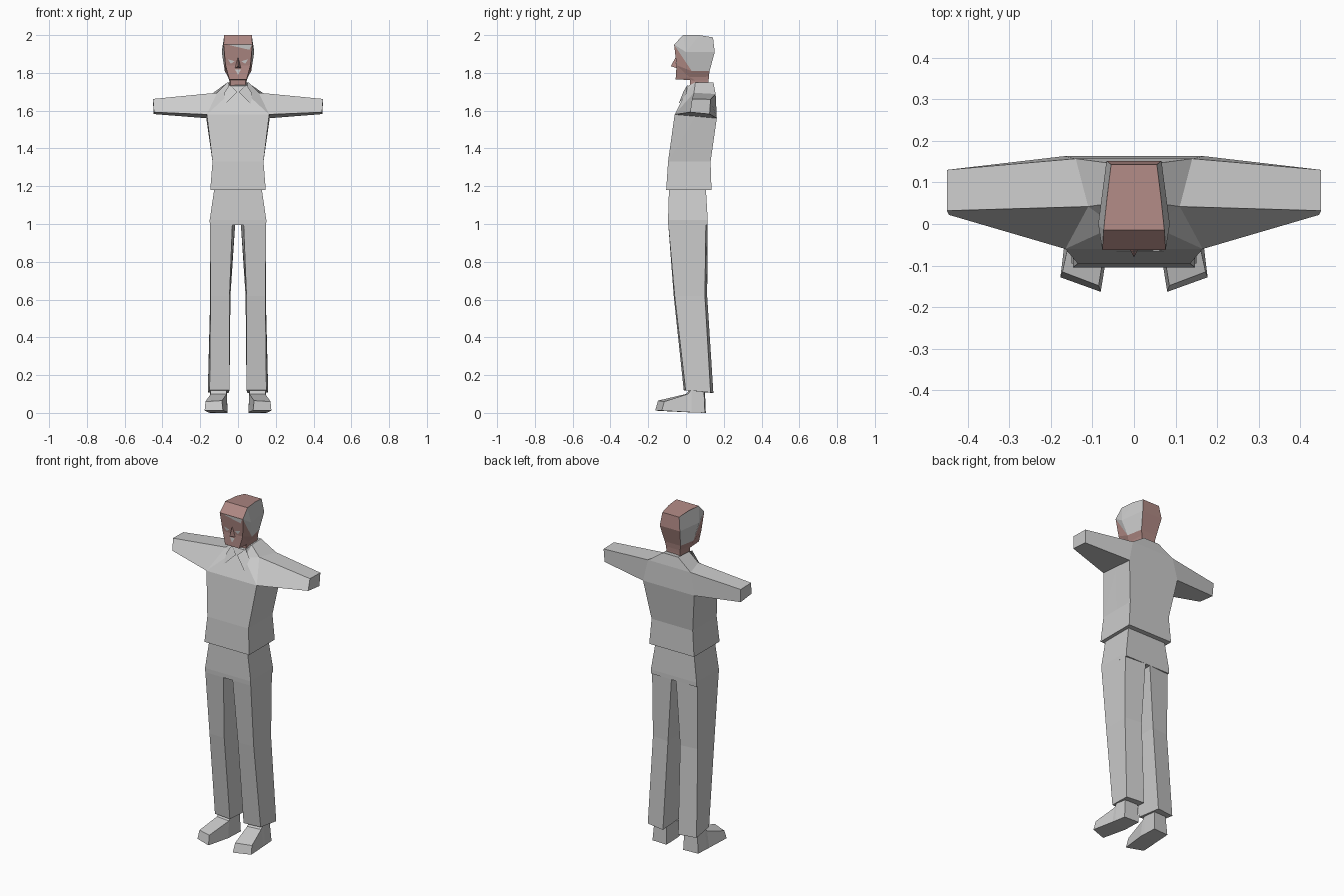
import bpy
import bmesh
from mathutils import Vector

start_cube = bpy.data.objects.get("Cube")
if start_cube:
    bpy.data.objects.remove(start_cube, do_unlink=True)


def make_material(name, color):
    material = bpy.data.materials.new(name)
    material.use_nodes = True
    material.diffuse_color = (*color, 1)
    shader = material.node_tree.nodes["Principled BSDF"]
    shader.inputs["Base Color"].default_value = (*color, 1)
    shader.inputs["Roughness"].default_value = 0.9
    return material


cloth = make_material("light grey", (0.6, 0.6, 0.6))
skin = make_material("reddish brown skin", (0.43, 0.25, 0.23))


def finish(name, bm, *materials):
    mesh = bpy.data.meshes.new(name)
    bm.to_mesh(mesh)
    bm.free()
    for material in materials:
        mesh.materials.append(material)
    obj = bpy.data.objects.new(name, mesh)
    bpy.context.scene.collection.objects.link(obj)
    return obj


def loft(name, rings, *materials):
    """Closed skin through rings of equal point count, capped at both ends."""
    bm = bmesh.new()
    loops = [[bm.verts.new(point) for point in ring] for ring in rings]
    count = len(loops[0])
    for first, second in zip(loops, loops[1:]):
        for i in range(count):
            j = (i + 1) % count
            a, b, c, d = first[i], first[j], second[j], second[i]
            if count == 6 and i == 0:
                bm.faces.new((a, b, c))
                bm.faces.new((a, c, d))
            elif count == 6 and i == 4:
                bm.faces.new((a, b, d))
                bm.faces.new((b, c, d))
            else:
                bm.faces.new((a, b, c, d))
    bm.faces.new(loops[0])
    bm.faces.new(loops[-1])
    bmesh.ops.recalc_face_normals(bm, faces=bm.faces)
    return finish(name, bm, *materials)


def flip(points, side):
    return [(side * x, y, z) for x, y, z in points]


def both(*half):
    """Full ring from the front, middle and back points of one half."""
    return list(half) + flip(reversed(half), -1)


def box_ring(z, width, front, back):
    middle = (front + back) / 2
    return both((width, front, z), (width, middle, z), (width, back, z))


def sheet(name, points, material, facing):
    """Single flat polygon turned towards the given direction."""
    bm = bmesh.new()
    face = bm.faces.new([bm.verts.new(point) for point in points])
    face.normal_update()
    if face.normal.dot(Vector(facing)) < 0:
        face.normal_flip()
    return finish(name, bm, material)


# Shirt body, from hem to neck opening
loft("shirt", [
    box_ring(1.18, 0.147, -0.105, 0.135),
    box_ring(1.33, 0.135, -0.095, 0.13),
    both((0.165, -0.06, 1.58), (0.166, 0.05, 1.57), (0.168, 0.163, 1.56)),
    both((0.045, -0.005, 1.69), (0.11, 0.042, 1.695), (0.14, 0.157, 1.688)),
    both((0.04, 0.01, 1.73), (0.055, 0.05, 1.75), (0.05, 0.145, 1.75)),
], cloth)

# Hips of the trousers
loft("hips", [
    box_ring(1.19, 0.125, -0.09, 0.105),
    box_ring(1.02, 0.15, -0.095, 0.115),
    box_ring(0.995, 0.149, -0.094, 0.115),
], cloth)

# Paired sleeves, trouser legs, shoes and collar flaps
for label, side in (("left", 1), ("right", -1)):
    sleeve = [
        [(0.165, -0.06, 1.58), (0.168, 0.163, 1.56),
         (0.14, 0.157, 1.688), (0.11, 0.042, 1.695)],
        [(0.445, 0.022, 1.592), (0.447, 0.125, 1.582),
         (0.45, 0.13, 1.66), (0.45, 0.032, 1.662)],
    ]
    loft(label + "_sleeve", [flip(ring, side) for ring in sleeve], cloth)

    leg = [
        [(0.03, -0.094, 1), (0.149, -0.094, 1),
         (0.149, 0.105, 1), (0.015, 0.115, 1)],
        [(0.045, -0.065, 0.62), (0.145, -0.06, 0.62),
         (0.147, 0.1, 0.62), (0.04, 0.112, 0.62)],
        [(0.045, -0.012, 0.12), (0.15, -0.002, 0.12),
         (0.16, 0.13, 0.108), (0.05, 0.145, 0.105)],
    ]
    loft(label + "_trouser_leg", [flip(ring, side) for ring in leg], cloth)

    shoe = [
        [(0.08, -0.163, 0.012), (0.177, -0.128, 0.012),
         (0.172, -0.115, 0.06), (0.085, -0.148, 0.065)],
        [(0.055, -0.01, 0.004), (0.16, 0.01, 0.004),
         (0.145, 0.01, 0.1), (0.06, 0, 0.1)],
        [(0.055, 0.02, 0.003), (0.158, 0.03, 0.003),
         (0.145, 0.03, 0.125), (0.06, 0.02, 0.125)],
        [(0.055, 0.105, 0), (0.15, 0.1, 0),
         (0.14, 0.095, 0.125), (0.06, 0.1, 0.125)],
    ]
    loft(label + "_shoe", [flip(ring, side) for ring in shoe], cloth)

    flap = [(0.004, -0.014, 1.7), (0.045, 0.008, 1.738),
            (0.075, 0.002, 1.69), (0.068, -0.04, 1.635)]
    sheet(label + "_collar_flap", flip(flap, side), cloth, (0, -1, 0.5))

# Head and neck, from crown down into the collar
head = loft("head", [
    both((0.073, -0.015, 2), (0.064, 0.07, 2), (0.055, 0.143, 1.988)),
    both((0.076, -0.063, 1.95), (0.086, 0, 1.91), (0.066, 0.152, 1.91)),
    both((0.066, -0.05, 1.84), (0.07, 0.03, 1.81), (0.052, 0.125, 1.81)),
    both((0.046, -0.055, 1.766), (0.052, 0.018, 1.777), (0.046, 0.121, 1.78)),
    both((0.04, 0.02, 1.762), (0.046, 0.05, 1.76), (0.045, 0.12, 1.76)),
    both((0.04, 0.02, 1.7), (0.046, 0.05, 1.7), (0.045, 0.12, 1.7)),
], skin, cloth)

# Grey hair on the sides of the head, above the jaw and behind the face
for face in head.data.polygons:
    center = face.center
    on_side = abs(face.normal.x) > 0.5
    if on_side and center.z > 1.83 and center.y + center.z > 1.85:
        face.material_index = 1


def face_depth(z):
    """Depth just in front of the face surface at a height."""
    if z > 1.84:
        return -0.053 - 0.118 * (z - 1.84)
    return -0.053 - 0.068 * (1.84 - z)


def face_plate(name, outline, material):
    points = [(x, face_depth(z), z) for x, z in outline]
    sheet(name, points, material, (0, -1, 0))


# Fringe, eyes and mouth
face_plate("fringe", [(-0.055, 1.949), (0.074, 1.949), (0.06, 1.922)], cloth)
face_plate("mouth", [(-0.016, 1.818), (0.016, 1.818), (0, 1.79)], cloth)
for label, side in (("left", 1), ("right", -1)):
    eye = [(side * 0.018, 1.862), (side * 0.054, 1.872), (side * 0.038, 1.848)]
    face_plate(label + "_eye", eye, cloth)

# Nose wedge
bm = bmesh.new()
bridge, tip, left, right = [bm.verts.new(p) for p in (
    (0, -0.054, 1.885), (0, -0.08, 1.835), (0.016, -0.05, 1.825), (-0.016, -0.05, 1.825))]
for corners in ((bridge, tip, left), (bridge, right, tip), (tip, right, left), (bridge, left, right)):
    bm.faces.new(corners)
bmesh.ops.recalc_face_normals(bm, faces=bm.faces)
finish("nose", bm, skin)
